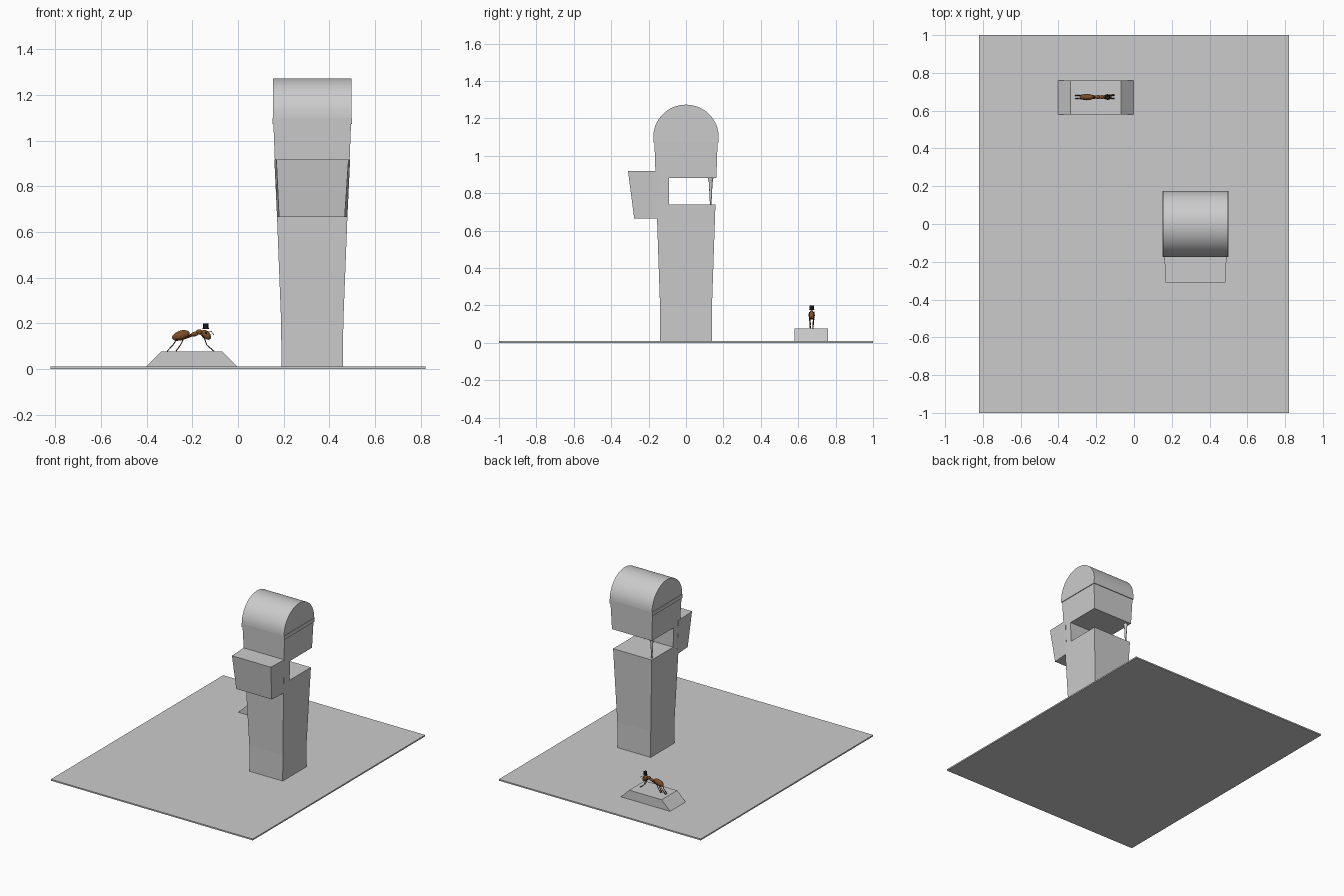
import bpy, bmesh, math
from mathutils import Vector

if "Cube" in bpy.data.objects:
    bpy.data.objects.remove(bpy.data.objects["Cube"])

CX = 0.325  # tower centre in x


def finish(name, bm, mat=None, smooth=False):
    bmesh.ops.recalc_face_normals(bm, faces=bm.faces)
    me = bpy.data.meshes.new(name)
    bm.to_mesh(me)
    bm.free()
    ob = bpy.data.objects.new(name, me)
    bpy.context.collection.objects.link(ob)
    if mat:
        me.materials.append(mat)
    if smooth:
        bpy.context.view_layer.objects.active = ob
        ob.select_set(True)
        bpy.ops.object.shade_smooth_by_angle(angle=math.radians(35))
        ob.select_set(False)
    return ob


def loft(name, rings, mat=None, smooth=False):
    """Closed skin through rings of equal point count."""
    bm = bmesh.new()
    vs = [[bm.verts.new(p) for p in r] for r in rings]
    n = len(vs[0])
    for a, b in zip(vs, vs[1:]):
        for i in range(n):
            bm.faces.new((a[i], a[(i + 1) % n], b[(i + 1) % n], b[i]))
    bm.faces.new(vs[0][::-1])
    bm.faces.new(vs[-1])
    return finish(name, bm, mat, smooth)


def rect(x0, x1, y0, y1, z):
    return [(x0, y0, z), (x1, y0, z), (x1, y1, z), (x0, y1, z)]


def sq(hx, hy, z):
    return rect(CX - hx, CX + hx, -hy, hy, z)


def material(name, rgb):
    m = bpy.data.materials.new(name)
    m.diffuse_color = (*rgb, 1)
    m.use_nodes = True
    m.node_tree.nodes["Principled BSDF"].inputs["Base Color"].default_value = m.diffuse_color
    return m


def ellipsoid(name, loc, radii, tilt, mat):
    bm = bmesh.new()
    bmesh.ops.create_uvsphere(bm, u_segments=16, v_segments=10, radius=1)
    ob = finish(name, bm, mat, True)
    ob.location, ob.scale = loc, radii
    ob.rotation_euler = (0, math.radians(tilt), 0)
    return ob


def tube(name, pts, r, mat):
    cu = bpy.data.curves.new(name, 'CURVE')
    cu.dimensions = '3D'
    cu.bevel_depth, cu.bevel_resolution = r, 1
    cu.use_fill_caps = True
    sp = cu.splines.new('POLY')
    sp.points.add(len(pts) - 1)
    for p, co in zip(sp.points, pts):
        p.co = (*co, 1)
    cu.materials.append(mat)
    bpy.context.collection.objects.link(bpy.data.objects.new(name, cu))


def cone(name, loc, r1, r2, h, mat=None, seg=16):
    bm = bmesh.new()
    bmesh.ops.create_cone(bm, cap_ends=True, segments=seg, radius1=r1, radius2=r2, depth=h)
    bmesh.ops.translate(bm, verts=bm.verts, vec=Vector(loc))
    return finish(name, bm, mat, True)


# Ground plate and sloped pedestal
loft("ground_plate", [rect(-.82, .82, -1, 1, 0), rect(-.82, .82, -1, 1, .01)])
loft("pedestal", [rect(-.403, -.003, .58, .76, .01), rect(-.335, -.07, .58, .76, .077)])

# Flared tower shaft with an open gallery cut from the back
tower = loft("tower", [sq(.135, .138, .01), sq(.136, .139, .2), sq(.17, .169, 1.075)])
cutter = loft("gallery_cutter", [rect(0, .7, -.09, .4, .738), rect(0, .7, -.09, .4, .882)])
cutter.hide_render = True
cutter.hide_viewport = True
cut = tower.modifiers.new("gallery", 'BOOLEAN')
cut.operation, cut.solver, cut.object = 'DIFFERENCE', 'EXACT', cutter

# Front bay, narrowing forwards and downwards
loft("front_bay", [
    [(.18, -.277, .665), (.467, -.277, .665), (.479, -.14, .665), (.171, -.14, .665)],
    [(.168, -.31, .918), (.484, -.31, .918), (.491, -.14, .918), (.159, -.14, .918)]])

# Eave band and barrel roof
loft("eave_band", [sq(.175, .174, 1.072), sq(.175, .175, 1.10)])
arc = [math.pi * i / 32 for i in range(33)]
loft("barrel_roof", [[(x, .175 * math.cos(a), 1.10 + .173 * math.sin(a)) for a in arc]
                     for x in (.153, .497)], smooth=True)

# Slender tapered post at the open corner of the gallery
cone("gallery_post", (.185, .132, .797), .004, .010, .122)
cone("post_capital", (.185, .132, .87), .010, .015, .026)

# Insect on the pedestal
brown = material("brown", (.20, .075, .02))
dark = material("dark_brown", (.08, .03, .012))
black = material("black", (.01, .01, .012))
Y = .672
ellipsoid("abdomen", (-.250, Y, .147), (.040, .017, .021), -18, brown)
ellipsoid("waist", (-.207, Y, .147), (.012, .006, .006), -10, dark)
ellipsoid("thorax_rear", (-.190, Y, .153), (.019, .010, .010), -15, brown)
ellipsoid("thorax_front", (-.170, Y, .162), (.014, .010, .012), 10, brown)
ellipsoid("head", (-.139, Y, .150), (.026, .015, .016), 48, brown)
tube("neck", [(-.17, Y, .16), (-.145, Y, .16)], .005, dark)

# Legs and antennae in mirrored pairs
for side, s in (("left", 1), ("right", -1)):
    tube("front_leg_" + side, [(-.165, Y + s * .005, .155), (-.145, Y + s * .010, .130),
                               (-.137, Y + s * .007, .105), (-.105, Y + s * .008, .078)], .0024, dark)
    tube("middle_leg_" + side, [(-.185, Y + s * .005, .15), (-.240, Y + s * .009, .130),
                                (-.252, Y + s * .008, .105), (-.272, Y + s * .007, .078)], .0024, dark)
    tube("rear_leg_" + side, [(-.195, Y + s * .005, .148), (-.270, Y + s * .012, .128),
                              (-.285, Y + s * .009, .105), (-.310, Y + s * .008, .078)], .0024, dark)
    ellipsoid("eye_" + side, (-.140, Y + s * .012, .158), (.005, .004, .006), 0, black)
tube("antenna", [(-.135, Y + .008, .160), (-.118, Y + .013, .165), (-.105, Y + .014, .150)], .0015, dark)

# Hat
cone("hat_brim", (-.141, Y, .177), .014, .014, .004, black)
cone("hat_crown", (-.141, Y, .188), .011, .012, .022, black)
